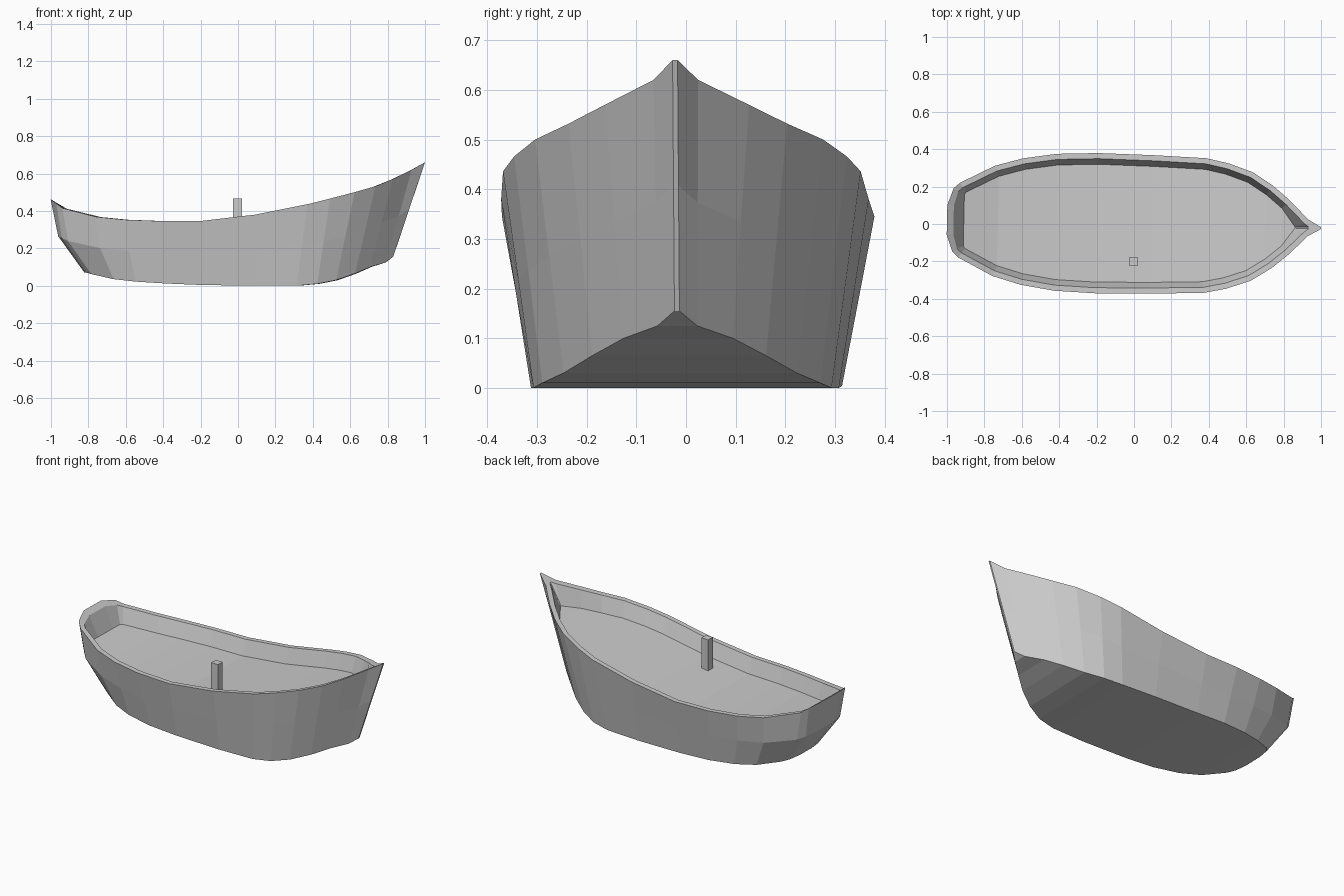
import bpy, bmesh, math
from mathutils import Vector, Matrix

if "Cube" in bpy.data.objects:
    bpy.data.objects.remove(bpy.data.objects["Cube"])

# Hull stations, stern to bow: rim x, half width, z, then keel x, half width, z
STATIONS = [
    (-1.0, .08, .46, -.82, .06, .07),
    (-.968, .17, .44, -.81, .13, .07),
    (-.935, .20, .415, -.78, .17, .062),
    (-.75, .295, .368, -.66, .24, .035),
    (-.60, .338, .353, -.54, .28, .022),
    (-.42, .366, .346, -.38, .305, .012),
    (-.20, .375, .345, -.19, .31, .004),
    (.10, .370, .38, .10, .31, 0),
    (.38, .360, .436, .32, .30, 0),
    (.50, .335, .466, .43, .28, .01),
    (.63, .29, .50, .53, .235, .03),
    (.74, .22, .532, .63, .175, .065),
    (.83, .145, .57, .71, .11, .10),
    (.93, .045, .62, .79, .04, .125),
    (1.0, .005, .66, .83, .005, .155),
]
YAW = Matrix.Rotation(-.022, 4, 'Z')

grey = bpy.data.materials.new("weathered_grey")
grey.diffuse_color = (.6, .6, .6, 1)
grey.use_nodes = True
grey.node_tree.nodes["Principled BSDF"].inputs["Base Color"].default_value = grey.diffuse_color


def add_object(name, bm):
    bm.transform(YAW)
    bmesh.ops.recalc_face_normals(bm, faces=bm.faces)
    mesh = bpy.data.meshes.new(name)
    bm.to_mesh(mesh)
    bm.free()
    mesh.materials.append(grey)
    obj = bpy.data.objects.new(name, mesh)
    bpy.context.collection.objects.link(obj)
    return obj


def sheer(x):
    # height of the rim at a given length
    for a, b in zip(STATIONS, STATIONS[1:]):
        if x <= b[0]:
            return a[2] + (b[2] - a[2]) * (x - a[0]) / (b[0] - a[0])
    return STATIONS[-1][2]


def inset(d, x_min, x_max, drop):
    # half outline moved inward from the rim
    pts = [Vector(s[:2]) for s in STATIONS]
    ends = [Vector((pts[0].x, -pts[0].y))] + pts + [Vector((pts[-1].x, -pts[-1].y))]
    out = []
    for i, p in enumerate(pts):
        t = ((p - ends[i]).normalized() + (ends[i + 2] - p).normalized()).normalized()
        q = p + d * Vector((t.y, -t.x))
        x = min(max(q.x, x_min), x_max)
        if i == len(pts) - 1:
            x = x_max
        out.append((x, max(q.y, .004), sheer(x) - drop))
    return out


# Half outlines from keel up over the rim and down to the deck
keel = [s[3:] for s in STATIONS]
rim = [s[:3] for s in STATIONS]
bilge = []
for k, r in zip(keel, rim):
    bulge = .05 * min(1, max(0, (-.5 - k[0]) / .3))
    bilge.append(((k[0] + r[0]) / 2 - bulge, (k[1] + r[1]) / 2 + bulge * .2, (k[2] + r[2]) / 2))
inner_rim = inset(.03, -.965, .935, 0)
deck_edge = inset(.06, -.91, .86, .09)

# Hull and deck: mirrored rings joined by quads
bm = bmesh.new()
rings = []
for half in (keel, bilge, rim, inner_rim, deck_edge):
    full = list(half) + [(x, -y, z) for x, y, z in reversed(half)]
    rings.append([bm.verts.new(p) for p in full])
n = len(rings[0])
for a, b in zip(rings, rings[1:]):
    for i in range(n):
        j = (i + 1) % n
        bm.faces.new((a[i], a[j], b[j], b[i]))
for ring in (rings[0], rings[-1]):
    for i in range(n // 2 - 1):
        bm.faces.new((ring[i], ring[i + 1], ring[n - 2 - i], ring[n - 1 - i]))
bmesh.ops.remove_doubles(bm, verts=bm.verts, dist=.0005)
add_object("hull", bm)

# Square post standing on the deck
bm = bmesh.new()
bmesh.ops.create_cube(bm, size=1, matrix=Matrix.Translation((.002, -.2, .365)) @ Matrix.Diagonal((.046, .044, .2, 1)))
add_object("deck_post", bm)
